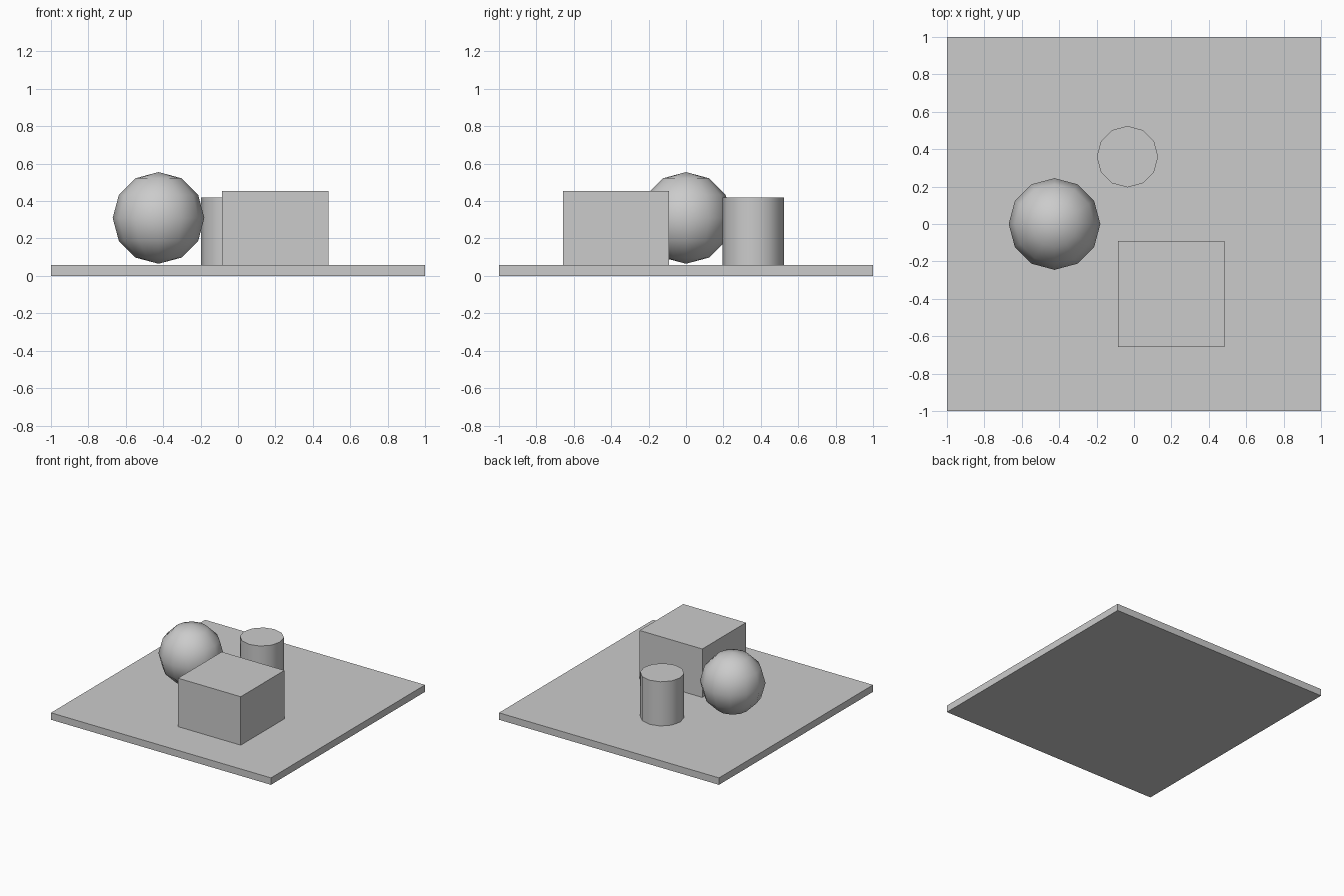
import bpy

default = bpy.data.objects.get("Cube")
if default:
    bpy.data.objects.remove(default, do_unlink=True)

GREY = (0.6, 0.6, 0.6, 1)
grey = bpy.data.materials.new("light_grey")
grey.use_nodes = True
grey.diffuse_color = GREY
grey.node_tree.nodes["Principled BSDF"].inputs["Base Color"].default_value = GREY

BASE_TOP = 0.057


def finish(name, smooth_angle=None):
    """Name the newest object, colour it and optionally smooth it."""
    obj = bpy.context.object
    obj.name = name
    obj.data.materials.append(grey)
    if smooth_angle is not None:
        bpy.ops.object.shade_smooth_by_angle(angle=smooth_angle)
    return obj


def box(name, x, y, z):
    """Box spanning the given (low, high) ranges."""
    spans = (x, y, z)
    bpy.ops.mesh.primitive_cube_add(size=1, location=[(a + b) / 2 for a, b in spans])
    obj = finish(name)
    for vert in obj.data.vertices:
        for axis, (low, high) in enumerate(spans):
            vert.co[axis] *= high - low


# Flat square base
box("base_plate", (-1, 1), (-1, 1), (0, BASE_TOP))

# Block at the front
box("block", (-0.085, 0.485), (-0.657, -0.09), (BASE_TOP, 0.455))

# Twelve-sided cylinder at the back
height = 0.42 - BASE_TOP
bpy.ops.mesh.primitive_cylinder_add(vertices=12, radius=0.164, depth=height,
                                    location=(-0.035, 0.36, BASE_TOP + height / 2))
finish("cylinder", 0.7)

# Low-poly ball hovering just above the base
bpy.ops.mesh.primitive_uv_sphere_add(segments=12, ring_count=6, radius=0.245,
                                     location=(-0.425, 0, 0.31))
finish("ball", 0.7)
